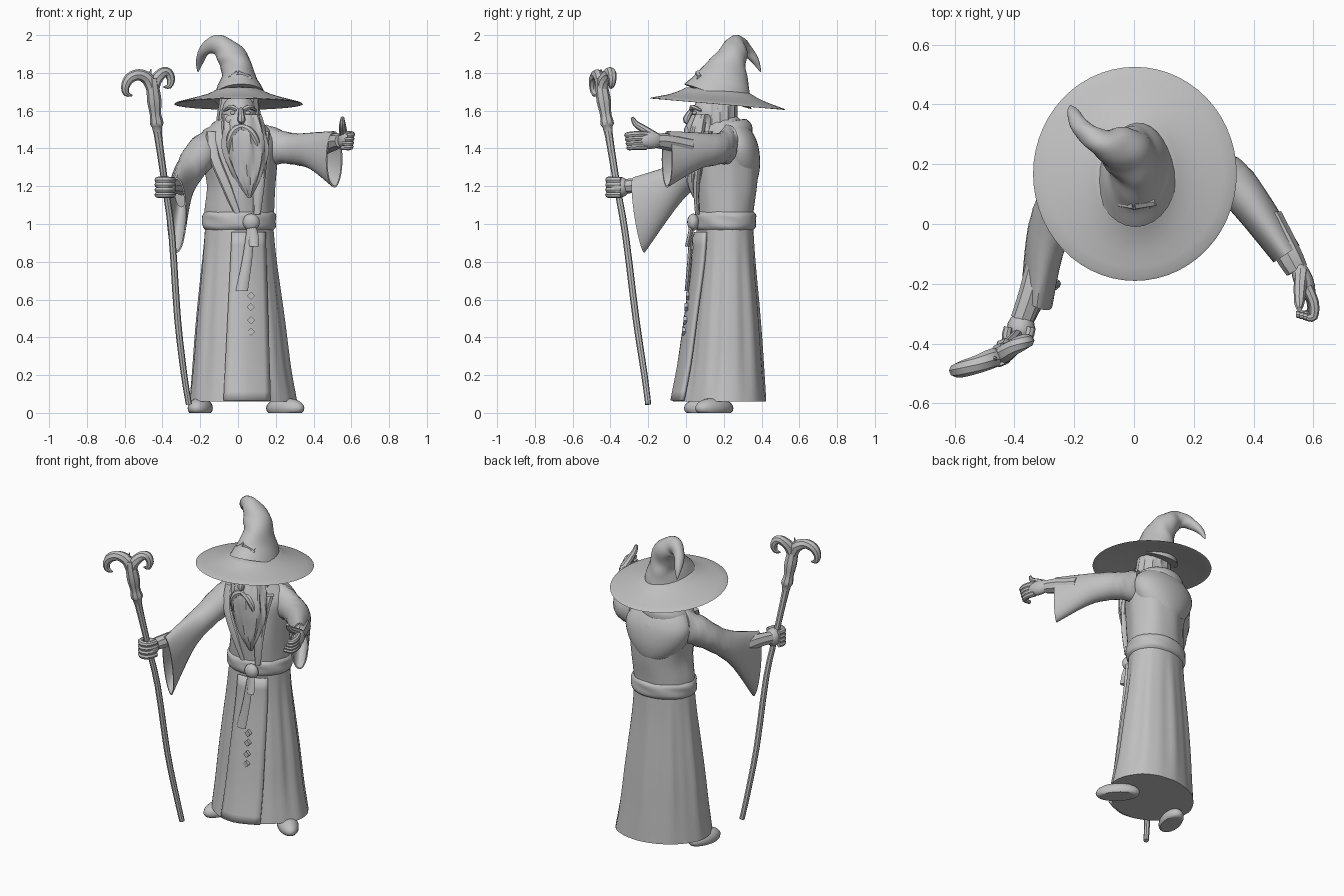
import bpy, bmesh, math
from mathutils import Vector, Matrix

cloth = bpy.data.materials.new("plain_grey")
cloth.diffuse_color = (0.53, 0.53, 0.53, 1)
X, Y, Z = Vector((1, 0, 0)), Vector((0, 1, 0)), Vector((0, 0, 1))


def finish(name, bm, angle=40):
    bmesh.ops.recalc_face_normals(bm, faces=bm.faces)
    me = bpy.data.meshes.new(name)
    bm.to_mesh(me)
    bm.free()
    me.materials.append(cloth)
    ob = bpy.data.objects.new(name, me)
    bpy.context.collection.objects.link(ob)
    bpy.ops.object.select_all(action='DESELECT')
    ob.select_set(True)
    bpy.context.view_layer.objects.active = ob
    bpy.ops.object.shade_smooth_by_angle(angle=math.radians(angle))
    return ob


def smooth_path(rings, steps):
    """Catmull-Rom interpolation of (x, y, z, ra, rb) rings."""
    p = [Vector(r) for r in rings]
    out = []
    for i in range(len(p) - 1):
        a, b, c, d = p[max(i - 1, 0)], p[i], p[i + 1], p[min(i + 2, len(p) - 1)]
        for s in range(steps):
            t = s / steps
            out.append(0.5 * (2 * b + (c - a) * t + (2 * a - 5 * b + 4 * c - d) * t * t
                              + (3 * b - a - 3 * c + d) * t ** 3))
    return out + [p[-1]]


def loft(name, rings, sides=12, axes=None, ref=Z, fold=None, steps=3, tail=()):
    """Skin elliptical rings; axes fixes the ring plane, otherwise it follows the path."""
    rings = smooth_path(rings, steps) + [Vector(r) for r in tail]
    bm = bmesh.new()
    loops = []
    for i, r in enumerate(rings):
        c = Vector(r[:3])
        if axes:
            a, b = axes
        else:
            t = (Vector(rings[min(i + 1, len(rings) - 1)][:3]) - Vector(rings[max(i - 1, 0)][:3])).normalized()
            a = t.cross(ref).normalized()
            b = a.cross(t)
        loop = []
        for k in range(sides):
            g = 2 * math.pi * k / sides
            f = 1 + (fold(g, i / (len(rings) - 1)) if fold else 0)
            loop.append(bm.verts.new(c + a * (max(r[3], .002) * f * math.cos(g)) + b * (max(r[4], .002) * f * math.sin(g))))
        loops.append(loop)
    for p, q in zip(loops, loops[1:]):
        for k in range(sides):
            n = (k + 1) % sides
            bm.faces.new((p[k], p[n], q[n], q[k]))
    bm.faces.new(loops[0])
    bm.faces.new(loops[-1])
    return finish(name, bm)


def tube(name, pts, sides=8, ref=Z, steps=3):
    return loft(name, [(x, y, z, r, r) for x, y, z, r in pts], sides, None, ref, None, steps)


def ball(name, c, r, rot=(0, 0, 0), seg=16):
    bm = bmesh.new()
    bmesh.ops.create_uvsphere(bm, u_segments=seg, v_segments=seg // 2 + 2, radius=1)
    m = Matrix.Translation(c)
    for ang, ax in zip(rot, 'XYZ'):
        m = m @ Matrix.Rotation(math.radians(ang), 4, ax)
    bm.transform(m @ Matrix.Diagonal((*r, 1)))
    return finish(name, bm, 50)


def box(name, c, size, tilt=0):
    bm = bmesh.new()
    bmesh.ops.create_cube(bm, size=1)
    bm.transform(Matrix.Translation(c) @ Matrix.Rotation(math.radians(tilt), 4, 'Y') @ Matrix.Diagonal((*size, 1)))
    return finish(name, bm)


def twist(g, t):
    """Body turned a little: fuller at the left back, flatter at the left front and right back."""
    s = math.sin(2 * g)
    if s > 0:
        return .09 * s if math.sin(g) > 0 else .01 * s
    return s * (.05 if math.sin(g) > 0 else .04 + .10 * (1 - t))


# robe skirt with hanging pleats
skirt = [(.025, .175, .06, .283, .245), (.016, .186, .25, .256, .22), (.01, .195, .5, .23, .193),
         (.005, .203, .8, .195, .16), (.005, .205, 1.0, .178, .148)]
loft("skirt", skirt, 72, (X, Y), steps=4, fold=lambda g, t: twist(g, t)
     + (.02 * math.sin(9 * g) + .014 * math.sin(17 * g + 1)) * min(1, (1 - t) * 3, .3 + 2 * t))

# front panel following the skirt
bm = bmesh.new()
grid = []
for c in smooth_path(skirt, 3)[:-1]:
    t = (c[2] - .06) / .94
    lo, hi = -.075 + .045 * t, .17 - .03 * t
    row = []
    for k in range(9):
        x = lo + (hi - lo) * k / 8
        u = max(-.98, min(.98, (x - c[0]) / c[3]))
        v = math.sqrt(1 - u * u)
        f = 1 + twist(math.atan2(-v, u), t) * .9
        row.append(bm.verts.new((x, c[1] - c[4] * v * f - .004, c[2] + .005)))
    grid.append(row)
for p, q in zip(grid, grid[1:]):
    for k in range(8):
        bm.faces.new((p[k], p[k + 1], q[k + 1], q[k]))
panel = finish("front_panel", bm)
mod = panel.modifiers.new("thickness", 'SOLIDIFY')
mod.thickness, mod.offset = .018, 0

# torso, belt and hood
loft("torso", [(.005, .205, .97, .178, .145), (.005, .205, 1.07, .182, .152), (.015, .208, 1.2, .177, .166),
               (.008, .212, 1.33, .195, .168), (0, .215, 1.43, .212, .16), (0, .205, 1.5, .165, .13),
               (0, .18, 1.57, .09, .09)], 48, (X, Y),
     fold=lambda g, t: twist(g, 1) + .02 * math.sin(8 * g + 2 * t) * math.sin(math.pi * t))
loft("belt", [(.005, .205, .965, .175, .145), (.005, .205, .985, .192, .162), (.005, .205, 1.02, .194, .164),
              (.005, .205, 1.05, .192, .162), (.005, .205, 1.07, .175, .145)], 48, (X, Y), steps=3,
     fold=lambda g, t: twist(g, 1) + .014 * math.sin(5 * g + 9 * t) * math.sin(math.pi * t))
loft("hood", [(.01, .30, 1.205, .04, .06), (.01, .285, 1.24, .12, .095), (.01, .275, 1.32, .185, .117),
              (.008, .265, 1.41, .212, .118), (.004, .25, 1.48, .18, .105), (0, .24, 1.54, .11, .07)],
     40, (X, Y), fold=lambda g, t: .6 * twist(g, 1))
loft("collar", [(0, .205, 1.45, .17, .145), (0, .215, 1.5, .158, .135), (0, .22, 1.54, .125, .1),
                (0, .22, 1.54, .08, .07)], 28, (X, Y + Z * .15))
# flat crossed lapels on the chest
for side, foot_x in ((-1, .0), (1, .1)):
    loft("lapel", [(side * .14, .12, 1.49, .03, .025), (side * .125, .075, 1.36, .032, .022),
                   (side * .06 + foot_x * .5, .055, 1.2, .03, .016), (foot_x, .06, 1.05, .02, .012)], 8, (X, Y))
ball("belt_knot", (.07, .038, 1.01), (.045, .032, .045))
for x, z, w in ((.02, .645, .032), (.085, .88, .025)):
    loft("belt_tail", [(.07, .03, 1.0, .02, .012), ((.07 + x) / 2 + .005, .02, (1 + z) / 2, .026, .012),
                       (x, .005, z, w, .012)], 8, (X, Y))
for i, z in enumerate((.62, .56, .49, .43)):
    box("panel_clasp", (.068, .008 - (.62 - z) * .1, z), (.03, .018, .03), 45)


def shoe(x, y, turn, size):
    """Rounded boot with a flat sole."""
    bm = bmesh.new()
    bmesh.ops.create_uvsphere(bm, u_segments=18, v_segments=12, radius=1)
    for v in bm.verts:
        v.co.z = max(v.co.z, -.45)
    bm.transform(Matrix.Translation((x, y, .45 * .055)) @ Matrix.Rotation(math.radians(turn), 4, 'Z')
                 @ Matrix.Diagonal((.062, size, .055, 1)))
    finish("shoe", bm, 50)


shoe(-.20, .10, -15, .115)
shoe(.25, .15, 45, .13)
for x, y in ((-.17, .15), (.18, .2)):
    tube("ankle", [(x, y, .02, .045), (x, y, .1, .045)])

# sleeves with hollow openings
crease = lambda g, t: .06 * math.sin(3 * g + 40 * t) * max(0, 1 - 1.5 * t)
loft("right_sleeve", [(-.12, .22, 1.42, .09, .1), (-.20, .13, 1.365, .092, .095), (-.265, .02, 1.27, .08, .088),
                      (-.30, -.08, 1.19, .068, .115), (-.325, -.25, 1.047, .058, .2)], 24,
     (Vector((.9, -.42, 0)), Z - Y * .15), fold=crease, steps=4,
     tail=[(-.325, -.25, 1.047, .05, .19), (-.30, -.08, 1.18, .04, .09)])
loft("left_sleeve", [(.13, .22, 1.42, .1, .11), (.24, .195, 1.405, .085, .085), (.32, .15, 1.395, .075, .085),
                     (.40, .055, 1.385, .066, .1), (.51, -.1, 1.342, .052, .15)], 24,
     (Vector((.83, .55, 0)), Z), fold=crease, steps=4,
     tail=[(.51, -.1, 1.342, .044, .142), (.42, .05, 1.385, .04, .08)])

# right fist around the staff
tube("right_forearm", [(-.3, -.08, 1.2, .048), (-.34, -.22, 1.205, .042), (-.375, -.32, 1.2, .038)])
ball("right_palm", (-.378, -.352, 1.195), (.048, .055, .055))
for i in range(4):
    z = 1.155 + i * .026
    tube("right_finger", [(-.345, -.345, z, .017), (-.36, -.395, z, .017), (-.392, -.41, z, .018),
                          (-.425, -.385, z, .017), (-.42, -.345, z, .015)], 8)

# left hand reaching out with raised thumb
tube("left_forearm", [(.45, .02, 1.41, .048), (.515, -.1, 1.435, .045), (.545, -.155, 1.44, .038)])
ball("left_palm", (.567, -.19, 1.443), (.033, .075, .046), (0, 0, 20))
for i in range(4):
    z, s = 1.475 - i * .022, .012 * i
    tube("left_finger", [(.58, -.21, z, .018), (.602 - s * .2, -.265, z, .017),
                         (.6 - s * .4, -.31 + s * .3, z - .004, .015), (.578 - s, -.313 + s * .3, z - .006, .011)], 8)
tube("left_thumb", [(.56, -.16, 1.46, .025), (.555, -.22, 1.5, .021), (.553, -.265, 1.53, .017),
                    (.553, -.285, 1.565, .009)], 8, Y)

# staff with curled horns
tube("staff", [(-.26, -.2, .045, .016), (-.285, -.22, .2, .017), (-.32, -.265, .5, .018), (-.35, -.32, .94, .018),
               (-.385, -.365, 1.2, .018), (-.425, -.41, 1.48, .022), (-.43, -.417, 1.53, .036),
               (-.437, -.425, 1.58, .03), (-.443, -.435, 1.65, .038), (-.45, -.445, 1.72, .034),
               (-.455, -.447, 1.77, .03)], ref=Y)
tube("staff_left_horn", [(-.45, -.445, 1.70, .03), (-.475, -.45, 1.765, .034), (-.525, -.47, 1.79, .03),
                         (-.575, -.485, 1.77, .028), (-.597, -.49, 1.725, .022), (-.59, -.485, 1.69, .016),
                         (-.56, -.48, 1.68, .004)], ref=Y)
tube("staff_right_horn", [(-.45, -.445, 1.70, .03), (-.435, -.435, 1.76, .032), (-.40, -.41, 1.80, .028),
                          (-.37, -.395, 1.80, .026), (-.355, -.39, 1.765, .022), (-.365, -.395, 1.73, .015),
                          (-.395, -.4, 1.725, .004)], ref=Y)
tube("staff_thorn", [(-.47, -.45, 1.77, .014), (-.46, -.45, 1.82, .003)], 5, Y)

# head, face and hair
ball("head", (.005, .15, 1.57), (.095, .118, .13), seg=20)
loft("hair", [(.005, .185, 1.67, .1, .085), (.005, .18, 1.58, .112, .09), (.005, .18, 1.5, .118, .09),
              (.005, .18, 1.43, .1, .07)], 40, (X, Y), fold=lambda g, t: .04 * math.sin(14 * g + 3 * t))
tube("nose", [(.015, .035, 1.61, .012), (.017, .012, 1.575, .017), (.018, .005, 1.55, .021), (.018, .03, 1.535, .012)], ref=X)
for s in (-1, 1):
    tube("brow", [(.012 + s * .018, .03, 1.605, .012), (.012 + s * .05, .035, 1.62, .013),
                  (.012 + s * .085, .08, 1.6, .006)], 6)
    ball("eye", (.012 + s * .04, .045, 1.588), (.015, .012, .01), seg=10)
    ball("cheek", (.014 + s * .05, .06, 1.55), (.035, .03, .03), seg=12)
    tube("moustache", [(.018, .016, 1.515, .018), (.02 + s * .04, .01, 1.495, .022),
                       (.026 + s * .072, .014, 1.44, .018), (.032 + s * .08, .02, 1.37, .003)], 8, Y)
loft("beard", [(.018, .09, 1.58, .098, .06), (.03, .072, 1.49, .112, .078), (.038, .062, 1.39, .118, .072),
               (.046, .058, 1.29, .09, .06), (.054, .048, 1.21, .05, .04), (.06, .045, 1.14, .008, .008)],
     48, (X, Y), fold=lambda g, t: .06 * math.sin(9 * g + 5 * t) + .03 * math.sin(16 * g - 8 * t), steps=5)

# hat: tilted brim and bent crown
slope = Y - Z * .085
loft("hat_brim", [(.003, .175, 1.66, .1, .12), (.003, .172, 1.645, .25, .26), (.003, .168, 1.634, .328, .345),
                  (.003, .168, 1.64, .333, .35), (.003, .17, 1.662, .25, .27), (.005, .168, 1.685, .17, .21),
                  (.005, .168, 1.71, .12, .165)], 56, (X, slope), steps=2)
loft("hat_crown", [(.008, .168, 1.675, .138, .19), (.005, .188, 1.73, .112, .16), (0, .207, 1.79, .09, .125),
                   (-.015, .228, 1.85, .078, .098), (-.05, .25, 1.905, .072, .075), (-.095, .265, 1.943, .058, .052),
                   (-.14, .29, 1.945, .042, .04), (-.18, .325, 1.915, .03, .03), (-.203, .37, 1.86, .02, .02),
                   (-.212, .395, 1.805, .003, .003)], 28, None, Y, steps=4,
     fold=lambda g, t: (.05 * math.sin(2 * g + 22 * t) + .025 * math.sin(3 * g - 35 * t)) * min(1, 3 * t))
# pinched crease on the front of the crown
crease_pts = [(-.045, .07, 1.77), (.0, .062, 1.80), (.065, .073, 1.775), (.015, .03, 1.735)]
for p, q in zip(crease_pts, crease_pts[1:] + crease_pts[:1]):
    tube("crown_crease", [(*p, .015), (*q, .015)], 6, X, 1)
